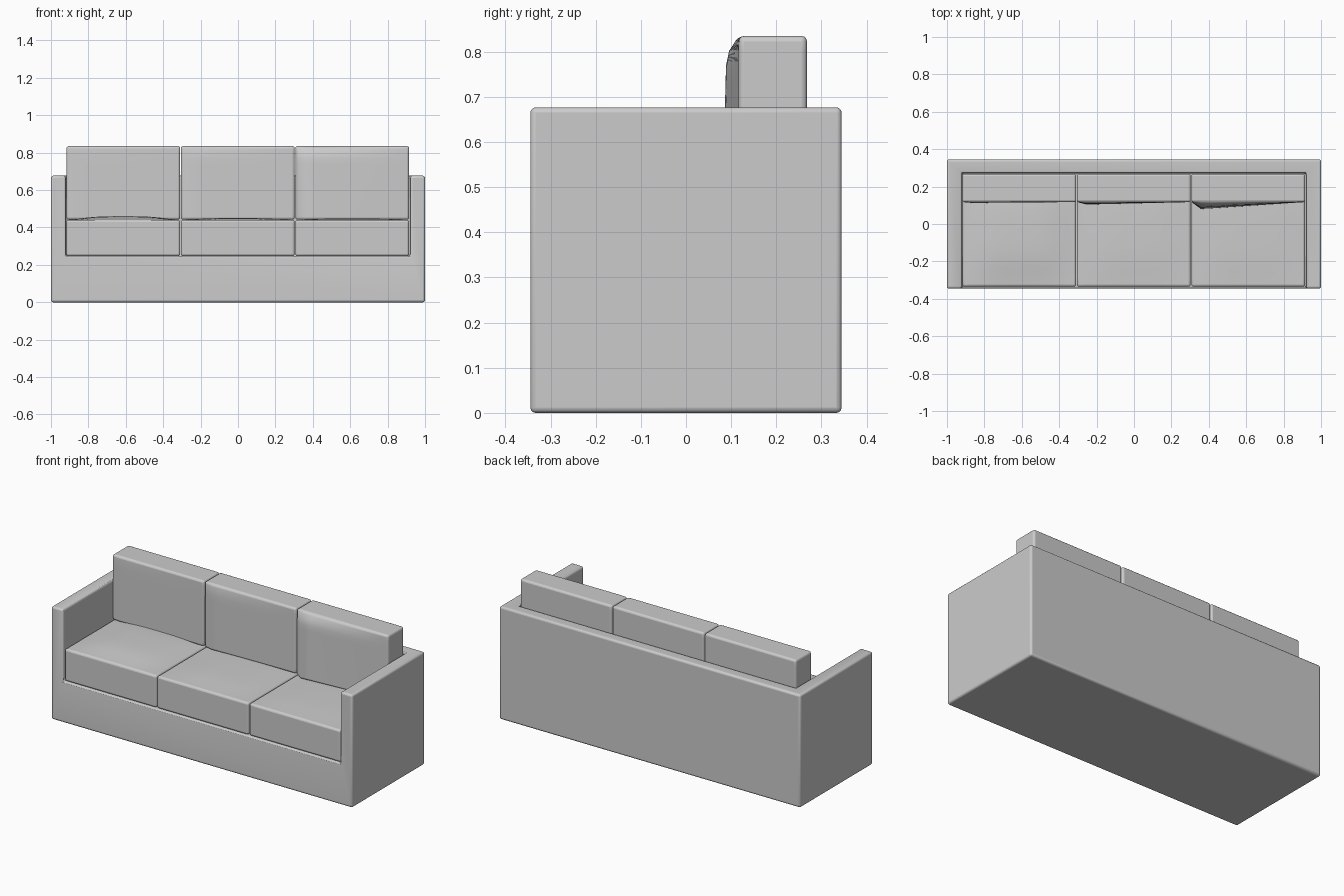
import bpy, bmesh
from mathutils import Vector

if "Cube" in bpy.data.objects:
    bpy.data.objects.remove(bpy.data.objects["Cube"])


def box(name, lo, hi, cuts=0):
    """Axis-aligned box between two corners, optionally gridded."""
    lo, hi = Vector(lo), Vector(hi)
    bm = bmesh.new()
    bmesh.ops.create_cube(bm, size=1)
    for v in bm.verts:
        v.co = Vector((a * b for a, b in zip(v.co, hi - lo))) + (lo + hi) / 2
    if cuts:
        bmesh.ops.subdivide_edges(bm, edges=bm.edges[:], cuts=cuts, use_grid_fill=True)
    mesh = bpy.data.meshes.new(name)
    bm.to_mesh(mesh)
    bm.free()
    obj = bpy.data.objects.new(name, mesh)
    bpy.context.collection.objects.link(obj)
    return obj


def finish(obj, width, segments=3):
    """Round the sharp edges and shade smooth."""
    bev = obj.modifiers.new("round", 'BEVEL')
    bev.width, bev.segments = width, segments
    bev.limit_method, bev.angle_limit = 'ANGLE', 0.9
    bpy.ops.object.select_all(action='DESELECT')
    obj.select_set(True)
    bpy.context.view_layer.objects.active = obj
    bpy.ops.object.shade_smooth_by_angle(angle=0.7)


def ramp(t):
    t = max(0.0, min(1.0, t))
    return t * t * (3 - 2 * t)


# Frame: base, arms and back in one shell
frame = box("sofa_frame", (-1, -0.345, 0), (1, 0.345, 0.677))
cutter = box("frame_cutter", (-0.92, -0.6, 0.247), (0.92, 0.273, 1))
cutter.hide_render = True
cutter.hide_set(True)
cut = frame.modifiers.new("seat_opening", 'BOOLEAN')
cut.object, cut.operation, cut.solver = cutter, 'DIFFERENCE', 'EXACT'
finish(frame, 0.012)

# Three seat and back cushions: (name, back slump, seat puff)
for i, (side, slump, puff) in enumerate((("left", 0.004, 0.02),
                                         ("middle", 0.013, 0.01),
                                         ("right", 0.037, 0.008))):
    x0 = -0.917 + i * 0.612
    x1 = x0 + 0.608

    # Seat cushion, top gently puffed
    seat = box(side + "_seat_cushion", (x0, -0.335, 0.247), (x1, 0.268, 0.44), 11)
    for v in seat.data.vertices:
        u, w = (v.co.x - x0) / 0.608, (v.co.y + 0.335) / 0.603
        if v.co.z > 0.439:
            v.co.z += puff * ramp(4 * u * (1 - u)) * ramp(4 * w * (1 - w))
    finish(seat, 0.012)

    # Back cushion, front slumped forward towards its left side
    back = box(side + "_back_cushion", (x0, 0.117, 0.442), (x1, 0.268, 0.835), 11)
    for v in back.data.vertices:
        u, h = (v.co.x - x0) / 0.608, (v.co.z - 0.442) / 0.393
        if v.co.y < 0.118:
            v.co.y -= slump * (1 - u) * ramp(u / 0.09) * ramp((1 - h) / 0.12) * (1.1 - 0.3 * h)
    finish(back, 0.012)
